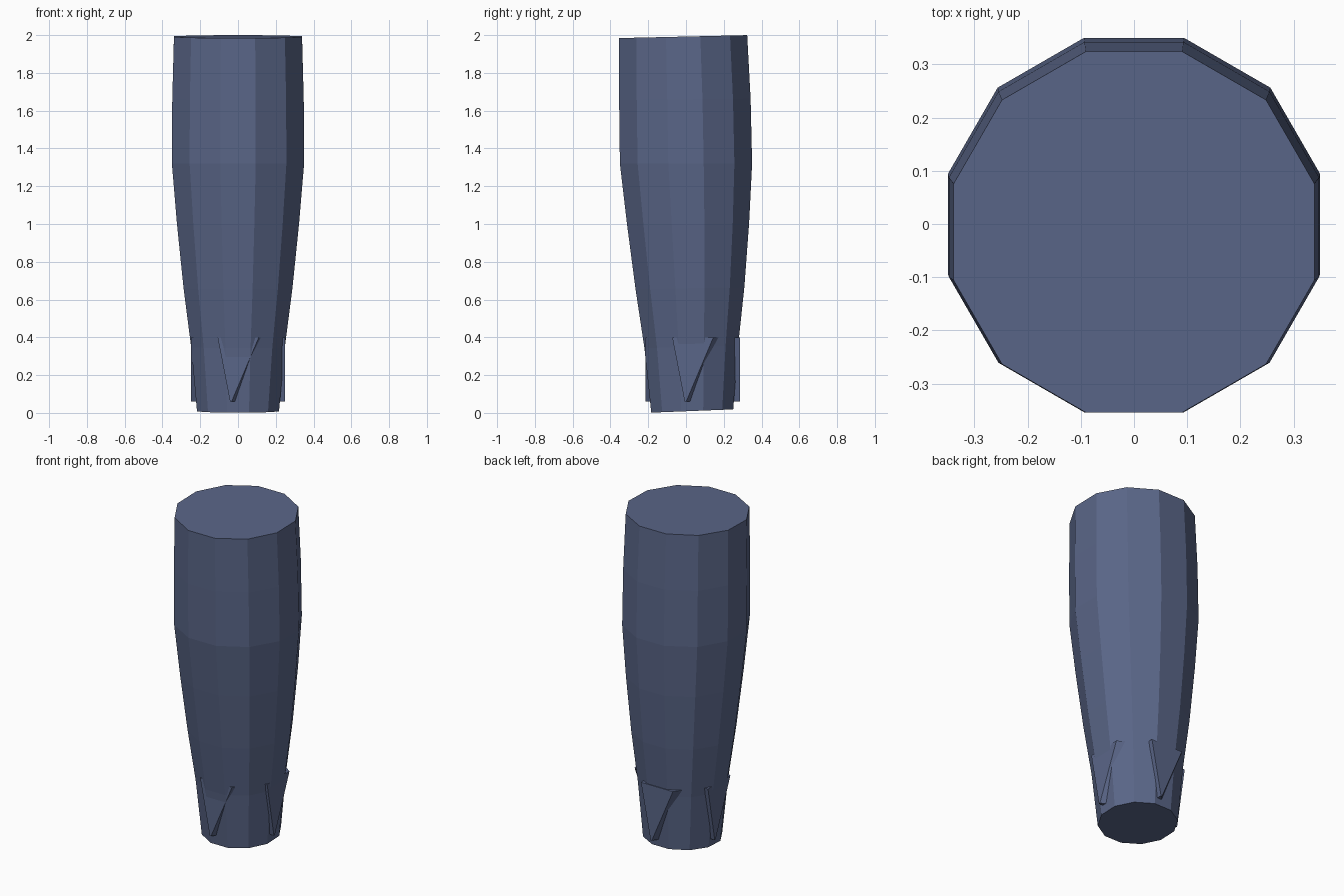
import bpy, bmesh, math
from mathutils import Vector, Matrix

if "Cube" in bpy.data.objects:
    bpy.data.objects.remove(bpy.data.objects["Cube"])

blue = bpy.data.materials.new("slate_blue")
blue.diffuse_color = (0.102, 0.133, 0.246, 1)
blue.use_nodes = True
blue.node_tree.nodes["Principled BSDF"].inputs["Base Color"].default_value = blue.diffuse_color


def make_object(name, bm):
    bmesh.ops.recalc_face_normals(bm, faces=bm.faces)
    mesh = bpy.data.meshes.new(name)
    bm.to_mesh(mesh)
    bm.free()
    mesh.materials.append(blue)
    obj = bpy.data.objects.new(name, mesh)
    bpy.context.collection.objects.link(obj)
    return obj


def loft(bm, rings):
    """Skin matching rings of vertices and cap both ends."""
    n = len(rings[0])
    for a, b in zip(rings, rings[1:]):
        for i in range(n):
            j = (i + 1) % n
            bm.faces.new((a[i], a[j], b[j], b[i]))
    bm.faces.new(rings[0])
    bm.faces.new(rings[-1])


# Tapered, slightly leaning twelve-sided body: (height, flat radius, y offset, tilt)
sections = [(0.010, 0.217, 0.033, 0.040), (0.35, 0.248, 0.028, 0.03),
            (0.66, 0.288, 0.021, 0.02), (1.00, 0.323, 0.011, 0.01),
            (1.32, 0.350, 0.0, 0.0), (1.66, 0.348, -0.006, 0.01),
            (1.992, 0.339, -0.015, 0.023)]
bm = bmesh.new()
rings = []
for z, flat, cy, tilt in sections:
    r = flat / math.cos(math.pi / 12)
    ring = []
    for i in range(12):
        a = math.radians(15 + 30 * i)
        x, y = r * math.cos(a), r * math.sin(a)
        ring.append(bm.verts.new((x, cy + y, z + tilt * y)))
    rings.append(ring)
loft(bm, rings)
make_object("tapered_body", bm)

# Four V-shaped fins around the foot, each a flat outer face widening inward
outer = [(-0.042, 0.06), (-0.034, 0.06), (0.11, 0.40), (-0.108, 0.40)]
inner = [(-0.042, 0.06), (0.03, 0.06), (0.17, 0.40), (-0.108, 0.40)]
for k, side in enumerate(("front", "right", "back", "left")):
    turn = Matrix.Translation((0, 0.035, 0)) @ Matrix.Rotation(k * math.pi / 2, 4, 'Z')
    bm = bmesh.new()
    loft(bm, [[bm.verts.new(turn @ Vector((x, -d, z))) for x, z in shape]
              for shape, d in ((outer, 0.25), (inner, 0.16))])
    make_object(side + "_fin", bm)
